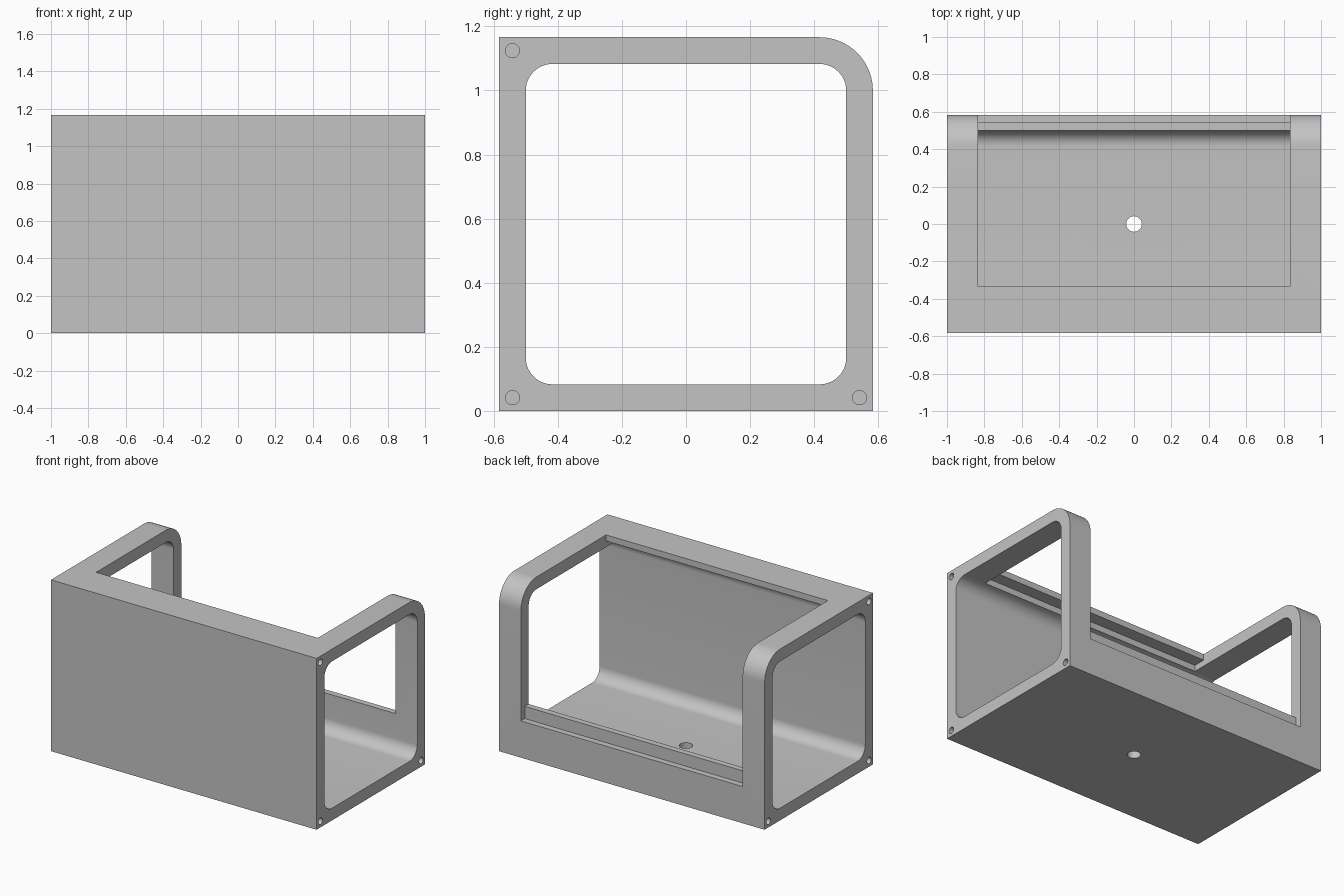
import bpy, bmesh, math

old = bpy.data.objects.get("Cube")
if old:
    bpy.data.objects.remove(old, do_unlink=True)

W = 0.0833             # wall thickness
H = 7 * W              # half depth
TOP = 2 * H            # height
HALF_OPEN = 0.835      # half width of the access opening

grey = bpy.data.materials.new("plain_grey")
grey.use_nodes = True
grey.diffuse_color = (0.55, 0.55, 0.55, 1)
grey.node_tree.nodes["Principled BSDF"].inputs["Base Color"].default_value = (0.55, 0.55, 0.55, 1)


def rounded_rect(lo_y, hi_y, lo_z, hi_z, radii, steps=14):
    """Outline in (y, z), corners ordered back-top, front-top, front-bottom, back-bottom."""
    corners = [(hi_y, hi_z, -1, -1), (lo_y, hi_z, 1, -1), (lo_y, lo_z, 1, 1), (hi_y, lo_z, -1, 1)]
    pts = []
    for i, ((y, z, sy, sz), r) in enumerate(zip(corners, radii)):
        if r == 0:
            pts.append((y, z))
            continue
        for k in range(steps + 1):
            a = math.pi / 2 * (i + k / steps)
            pts.append((y + sy * r + r * math.cos(a), z + sz * r + r * math.sin(a)))
    return pts


def prism(name, outline, x0, x1):
    """Extrude a (y, z) outline along x."""
    bm = bmesh.new()
    face = bm.faces.new([bm.verts.new((x0, y, z)) for y, z in outline])
    ext = bmesh.ops.extrude_face_region(bm, geom=[face])
    moved = [v for v in ext["geom"] if isinstance(v, bmesh.types.BMVert)]
    bmesh.ops.translate(bm, verts=moved, vec=(x1 - x0, 0, 0))
    bmesh.ops.recalc_face_normals(bm, faces=bm.faces)
    mesh = bpy.data.meshes.new(name)
    bm.to_mesh(mesh)
    bm.free()
    mesh.materials.append(grey)
    obj = bpy.data.objects.new(name, mesh)
    bpy.context.collection.objects.link(obj)
    return obj


def circle(y, z, r, n=32):
    return [(y + r * math.cos(math.tau * k / n), z + r * math.sin(math.tau * k / n)) for k in range(n)]


# Outer body with one rounded long edge at the back top
body = prism("enclosure_body", rounded_rect(-H, H, 0, TOP, (2 * W, 0, 0, 0)), -1, 1)

# Cavity running from end to end
cutters = [prism("cavity_cutter", rounded_rect(-6 * W, 6 * W, W, TOP - W, (W,) * 4), -1.2, 1.2)]

# Top and back opening with a half-thickness stepped rim
mid, lid = 6.5 * W, TOP - W / 2
opening = [(-4 * W, 2), (1, 2), (1, 3 * W), (mid, 3 * W), (mid, 4 * W),
           (-0.417, 4 * W), (-0.417, lid), (-4 * W, lid)]
cutters.append(prism("opening_cutter", opening, -HALF_OPEN, HALF_OPEN))

# Blind screw holes in three corners of each end
for side in (-1, 1):
    for y, z in ((-mid, lid), (-mid, W / 2), (mid, W / 2)):
        cutters.append(prism("screw_hole_cutter", circle(y, z, 0.022), side * 0.83, side * 1.1))

# Hole through the floor
drain = prism("floor_hole_cutter", circle(0, 0, W / 2), -0.05, 0.15)
for v in drain.data.vertices:
    x, y, z = v.co
    v.co = (y, z, x)
cutters.append(drain)

# Cut everything, then keep only the finished body
for c in cutters:
    mod = body.modifiers.new(c.name, 'BOOLEAN')
    mod.operation = 'DIFFERENCE'
    mod.solver = 'EXACT'
    mod.object = c
    c.hide_render = True
bpy.context.view_layer.update()
bpy.ops.object.select_all(action='DESELECT')
body.select_set(True)
bpy.context.view_layer.objects.active = body
for name in [m.name for m in body.modifiers]:
    bpy.ops.object.modifier_apply(modifier=name)
for c in cutters:
    bpy.data.objects.remove(c, do_unlink=True)
bpy.ops.object.shade_smooth_by_angle(angle=math.radians(30))
